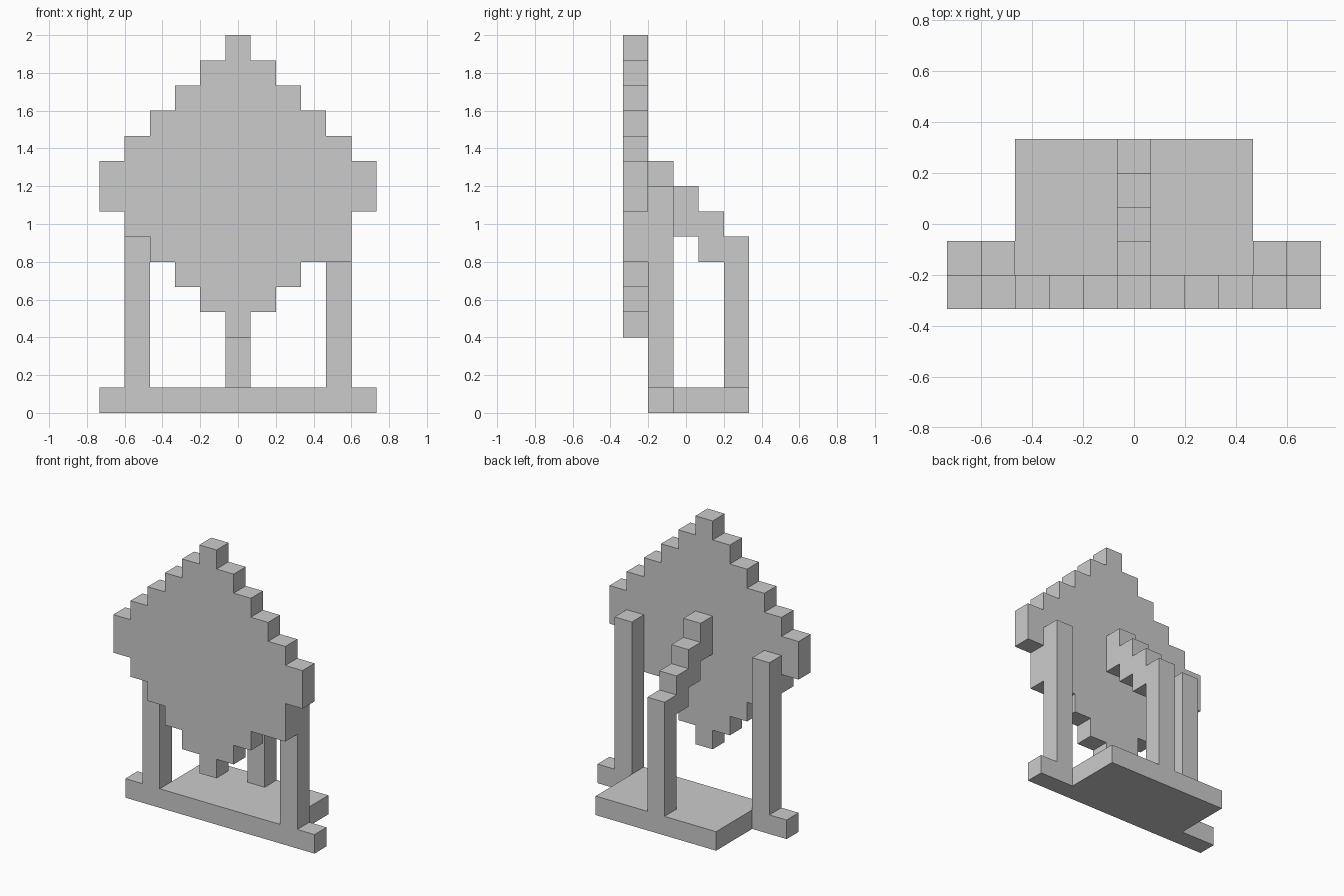
import bpy, bmesh
from mathutils import Vector

if "Cube" in bpy.data.objects:
    bpy.data.objects.remove(bpy.data.objects["Cube"])

U = 2 / 15  # edge of one block; all coordinates below are in blocks


def prism(name, points, sweep):
    """Extrude a closed outline along the sweep vector."""
    bm = bmesh.new()
    face = bm.faces.new([bm.verts.new(Vector(p) * U) for p in points])
    ext = bmesh.ops.extrude_face_region(bm, geom=[face], use_keep_orig=True)
    verts = [g for g in ext["geom"] if isinstance(g, bmesh.types.BMVert)]
    bmesh.ops.translate(bm, vec=Vector(sweep) * U, verts=verts)
    bmesh.ops.recalc_face_normals(bm, faces=bm.faces)
    mesh = bpy.data.meshes.new(name)
    bm.to_mesh(mesh)
    bm.free()
    obj = bpy.data.objects.new(name, mesh)
    bpy.context.collection.objects.link(obj)
    return obj


def box(name, x0, x1, y0, y1, z0, z1):
    return prism(name, [(x0, y0, z0), (x1, y0, z0), (x1, y1, z0), (x0, y1, z0)],
                 (0, 0, z1 - z0))


# Stepped diamond panel: (bottom, top, left, right) per row, one notch at lower left
rows = [(3, 4, -.5, .5), (4, 5, -1.5, 1.5), (5, 6, -2.5, 2.5), (6, 7, -3.5, 4.5),
        (7, 8, -4.5, 4.5), (8, 10, -5.5, 5.5), (10, 11, -4.5, 4.5),
        (11, 12, -3.5, 3.5), (12, 13, -2.5, 2.5), (13, 14, -1.5, 1.5), (14, 15, -.5, .5)]
right = [(r, -2.5, z) for z0, z1, l, r in rows for z in (z0, z1)]
left = [(l, -2.5, z) for z0, z1, l, r in rows for z in (z0, z1)]
prism("diamond_panel", right + left[::-1], (0, 1, 0))

# T-shaped base plate with a foot at each side
half = [(5.5, -1.5, 0), (5.5, -.5, 0), (3.5, -.5, 0), (3.5, 2.5, 0)]
prism("base_plate", half + [(-x, y, z) for x, y, z in half[::-1]], (0, 0, 1))

# Side posts behind the panel
for side, x in (("left", -4.5), ("right", 3.5)):
    box(side + "_post", x, x + 1, -1.5, -.5, 1, 9)

# Rear post and stepped brace up to the panel, as one side profile
brace = [(1.5, 1), (2.5, 1), (2.5, 7), (1.5, 7), (1.5, 8), (.5, 8), (.5, 9), (-.5, 9),
         (-.5, 10), (-1.5, 10), (-1.5, 8), (-.5, 8), (-.5, 7), (.5, 7), (.5, 6), (1.5, 6)]
prism("rear_brace", [(-.5, y, z) for y, z in brace], (1, 0, 0))
